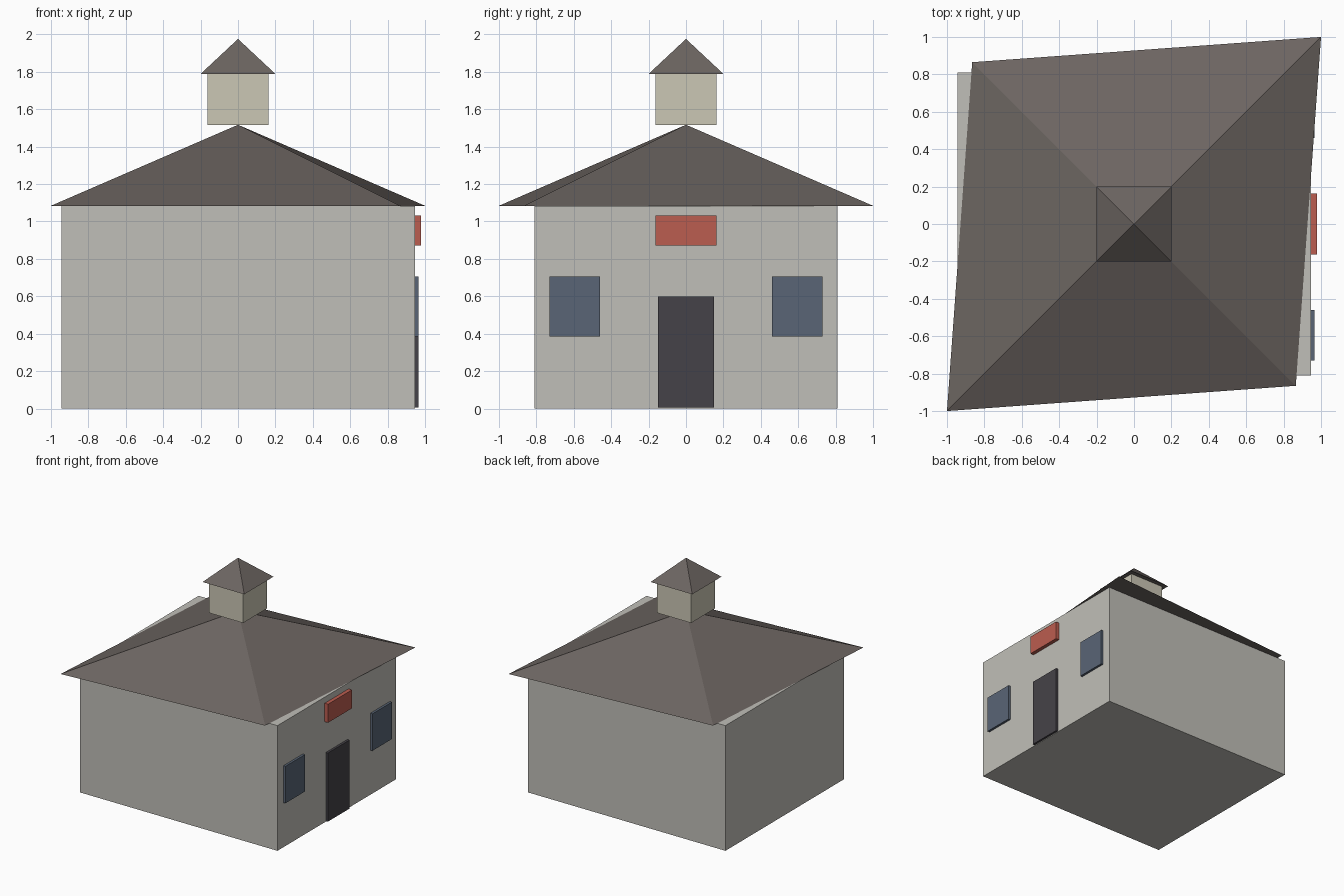
import bpy, math

if "Cube" in bpy.data.objects:
    bpy.data.objects.remove(bpy.data.objects["Cube"])


def material(name, rgb):
    m = bpy.data.materials.new(name)
    m.diffuse_color = (*rgb, 1)
    m.use_nodes = True
    m.node_tree.nodes["Principled BSDF"].inputs["Base Color"].default_value = m.diffuse_color
    return m


wall = material("wall_paint", (0.53, 0.52, 0.48))
slate = material("roof_slate", (0.15, 0.13, 0.12))
cream = material("cream_paint", (0.60, 0.57, 0.46))
glass = material("window_glass", (0.10, 0.13, 0.18))
dark = material("door_paint", (0.06, 0.055, 0.065))
red = material("sign_red", (0.50, 0.11, 0.08))


def box(name, centre, size, mat):
    bpy.ops.mesh.primitive_cube_add(size=1, location=centre)
    o = bpy.context.object
    o.name = name
    o.scale = size
    o.data.materials.append(mat)


def pyramid(name, z0, z1, rx, ry, mat):
    # four-sided cone; rx and ry are the half-diagonals before the 45 degree turn
    bpy.ops.mesh.primitive_cone_add(vertices=4, radius1=1, radius2=0, depth=z1 - z0,
                                    location=(0, 0, (z0 + z1) / 2),
                                    rotation=(0, 0, math.radians(45)))
    o = bpy.context.object
    o.name = name
    o.scale = (rx, ry, 1)
    o.data.materials.append(mat)


# Main building and its diagonally stretched roof
diag = math.sqrt(2)
box("building_walls", (0, 0, 0.542), (1.89, 1.62, 1.084), wall)
pyramid("main_roof", 1.084, 1.517, diag, 0.865 * diag, slate)

# Cupola resting at the roof peak
box("cupola_walls", (0, 0, 1.653), (0.326, 0.326, 0.272), cream)
pyramid("cupola_roof", 1.789, 1.976, 0.2 * diag, 0.2 * diag, slate)

# Entrance side on +x
box("door", (0.945, 0, 0.302), (0.04, 0.297, 0.594), dark)
for side, label in ((-1, "left"), (1, "right")):
    box("window_" + label, (0.945, side * 0.595, 0.546), (0.04, 0.268, 0.32), glass)
box("sign_board", (0.945, 0, 0.951), (0.065, 0.326, 0.16), red)
